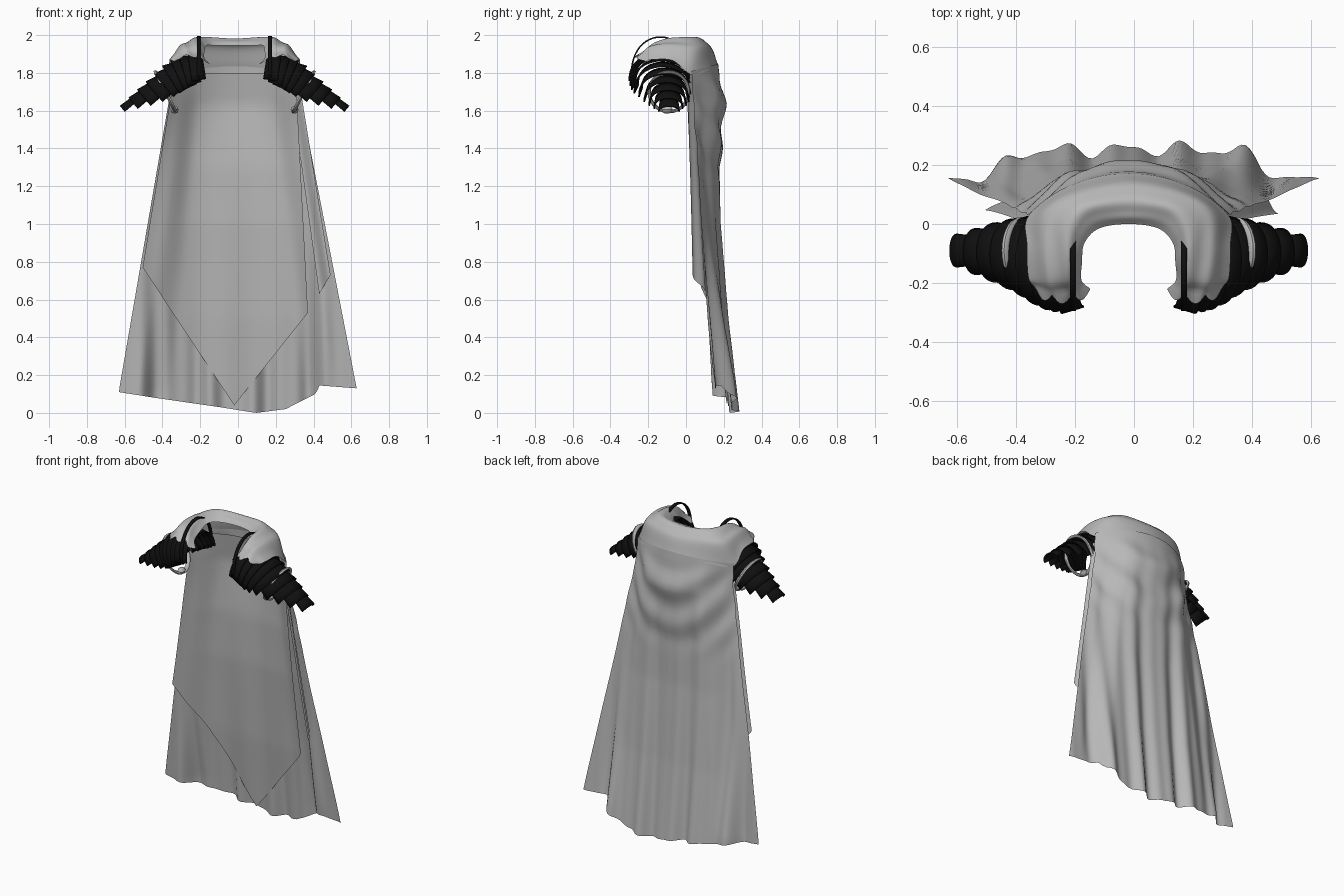
import bpy, bmesh, math
from mathutils import Vector

if "Cube" in bpy.data.objects:
    bpy.data.objects.remove(bpy.data.objects["Cube"])

CX = -0.018  # shoulder symmetry line


def material(name, value):
    m = bpy.data.materials.new(name)
    m.use_nodes = True
    col = (value, value, value, 1)
    m.diffuse_color = col
    bsdf = m.node_tree.nodes["Principled BSDF"]
    bsdf.inputs["Base Color"].default_value = col
    bsdf.inputs["Roughness"].default_value = 0.8
    return m


cloth = material("grey cloth", 0.48)
black = material("black plate", 0.005)


def spline(pts, t):
    """Smooth curve through evenly spaced points, t in 0..1."""
    n = len(pts) - 1
    f = min(max(t, 0), 1) * n
    i = min(int(f), n - 1)
    f -= i
    b, c = Vector(pts[i]), Vector(pts[i + 1])
    a = Vector(pts[i - 1]) if i else 2 * b - c
    d = Vector(pts[i + 2]) if i + 2 <= n else 2 * c - b
    return b + 0.5 * f * (c - a + f * (2 * a - 5 * b + 4 * c - d + f * (3 * (b - c) + d - a)))


def ramp(keys, k):
    """Piecewise linear lookup in ascending (key, value) pairs."""
    if k <= keys[0][0]:
        return keys[0][1]
    for (k0, v0), (k1, v1) in zip(keys, keys[1:]):
        if k <= k1:
            return v0 + (v1 - v0) * (k - k0) / (k1 - k0)
    return keys[-1][1]


def smooth(a, b, x):
    t = min(max((x - a) / (b - a), 0), 1)
    return t * t * (3 - 2 * t)


def sheet(name, fn, nu, nv, mat, thick=0, angle=60):
    """Grid surface from fn(u, v) with u, v in 0..1."""
    bm = bmesh.new()
    g = [[bm.verts.new(fn(i / nu, j / nv)) for j in range(nv + 1)] for i in range(nu + 1)]
    for i in range(nu):
        for j in range(nv):
            bm.faces.new((g[i][j], g[i + 1][j], g[i + 1][j + 1], g[i][j + 1]))
    bmesh.ops.recalc_face_normals(bm, faces=bm.faces)
    me = bpy.data.meshes.new(name)
    bm.to_mesh(me)
    bm.free()
    me.materials.append(mat)
    ob = bpy.data.objects.new(name, me)
    bpy.context.scene.collection.objects.link(ob)
    if thick:
        mod = ob.modifiers.new("thickness", "SOLIDIFY")
        mod.thickness = thick
        mod.offset = 0
    bpy.ops.object.select_all(action="DESELECT")
    bpy.context.view_layer.objects.active = ob
    ob.select_set(True)
    bpy.ops.object.shade_smooth_by_angle(angle=math.radians(angle))
    return ob


# Long cape hanging down the back
CENTRE = [(0, 0.255), (0.5, 0.205), (1.0, 0.175), (1.3, 0.175), (1.63, 0.205), (1.75, 0.185), (1.84, 0.17)]
EDGE = [(0.1, 0.155), (0.8, 0.1), (1.6, 0.04), (1.8, 0.03)]
HEM = [(-1, 0.11), (-0.7, 0.08), (-0.15, 0.03), (0.15, 0), (0.4, 0.02), (0.65, 0.1), (0.69, 0.145), (1, 0.13)]


def half_width(z):
    return ramp([(0.12, 0.63), (1.65, 0.35), (1.85, 0.34)], z)


def back_y(x, z):
    low = min(max((1.84 - z) / 1.7, 0), 1)
    u = min(abs(x - CX * (1 - low)) / half_width(z), 1)
    bulge = (1 - u ** 2.2) * (1 - low) + (1 - smooth(0.55, 0.85, u)) * low
    e = ramp(EDGE, z)
    return e + (ramp(CENTRE, z) - e) * bulge


def back_cape(s, v):
    u = 2 * s - 1
    top = 1.85 - 0.04 * u * u
    z = top + (ramp(HEM, u) - top) * v
    x = u * half_width(z) + CX * (1 - v)
    fold = 0.02 * v * math.cos(31 * x + 1.2) + 0.01 * v * math.sin(53 * x)
    swag = 0.011 * math.sin(24 * (z - 2.2 * x * x)) * smooth(1.15, 1.5, z) * (1 - smooth(1.7, 1.82, z))
    return x, back_y(x, z) + (fold + swag) * (1 - 0.7 * u ** 6), z


sheet("back_cape", back_cape, 90, 60, cloth)


# Pointed lining in front of the cape
def lining(s, v):
    top = Vector((-0.335 + 0.64 * s, 0, 1.8))
    hem = Vector((ramp([(0, -0.505), (0.5, -0.02), (1, 0.37)], s), 0, ramp([(0, 0.77), (0.5, 0.04), (1, 0.53)], s)))
    p = top.lerp(hem, v)
    p.y = back_y(p.x, p.z) - 0.03 - 0.03 * v * abs(2 * s - 1) ** 3 + 0.007 * math.sin(24 * p.x) * v
    return p


sheet("cape_lining", lining, 40, 40, cloth)


# Narrow loose panel by the left edge
def side_panel(s, v):
    top, hem = Vector((0.275 + 0.05 * s, 0, 1.75)), Vector((0.43 + 0.06 * s, 0, 0.63 + 0.1 * s))
    p = top.lerp(hem, v)
    p.y = back_y(p.x, p.z) - 0.02 - 0.05 * v * s + 0.01 * math.sin(6 * s) * v
    return p


sheet("side_panel", side_panel, 8, 24, cloth)

# Draped mantle around the neck and shoulders: neck edge, ridge, shoulder, lower edge
half = [
    [(0, 0.0, 1.945), (0, 0.05, 1.978), (0, 0.125, 1.95), (0, 0.172, 1.835)],
    [(0.10, -0.015, 1.945), (0.13, 0.04, 1.985), (0.17, 0.1, 1.95), (0.2, 0.13, 1.82)],
    [(0.15, -0.065, 1.945), (0.19, -0.02, 1.985), (0.27, 0.04, 1.94), (0.338, 0.03, 1.79)],
    [(0.158, -0.13, 1.92), (0.2, -0.11, 1.975), (0.28, -0.08, 1.95), (0.345, -0.07, 1.865)],
    [(0.16, -0.19, 1.88), (0.2, -0.19, 1.94), (0.27, -0.19, 1.935), (0.34, -0.18, 1.87)],
    [(0.13, -0.22, 1.845), (0.19, -0.235, 1.88), (0.26, -0.24, 1.89), (0.32, -0.21, 1.86)],
]
stations = [[(-x, y, z) for x, y, z in st] for st in half[:0:-1]] + half


def mantle(s, v):
    p = spline([spline([st[k] for st in stations], s) for k in range(4)], v)
    front = smooth(0.9, 1, abs(2 * s - 1))
    p.y -= 0.03 * front * abs(math.sin(9.5 * v))
    p.z += 0.006 * math.sin(17 * v + 3 * abs(2 * s - 1)) * math.sin(math.pi * v)
    p.x += CX
    return p


sheet("shoulder_mantle", mantle, 72, 24, cloth)

# Shoulder armour: overlapping arched plates along the upper arm
CROWN = [(0.21, -0.135, 1.90), (0.33, -0.125, 1.855), (0.45, -0.10, 1.755), (0.575, -0.09, 1.645)]
SIZE = [(0.155, 0.14, 0), (0.145, 0.16, 0), (0.105, 0.12, 0), (0.05, 0.035, 0)]  # half width, drop
PLATES = 9


def arch(side, crown, wide, drop, tilt, length, flare):
    along = Vector((math.cos(tilt), 0, -math.sin(tilt)))
    up = Vector((math.sin(tilt), 0, math.cos(tilt)))

    def fn(s, v):
        a = math.pi * s
        k = 1 + flare * (v - 0.5)
        p = Vector(crown) - up * drop + along * length * (v - 0.5)
        p += up * drop * k * math.sin(a) ** 0.8
        p.y += wide * k * math.cos(a)
        p.x = CX + side * p.x
        return p
    return fn


for side, label in ((1, "left"), (-1, "right")):
    for i in range(PLATES):
        t = i / (PLATES - 1)
        w, d, _ = spline(SIZE, t)
        fn = arch(side, spline(CROWN, t), w, d, 0.15 + 0.55 * min(1, 2 * t), 0.075, 0.14)
        sheet(f"{label}_arm_plate_{i + 1}", fn, 20, 2, black, 0.008, 35)

    # Raised neck guard
    fn = arch(side, (0.188, -0.135, 1.99), 0.155, 0.22, 0, 0.02, 0)
    sheet(f"{label}_neck_guard", fn, 24, 1, black, 0.008, 35)

    # Strap loop under the arm, with its knot
    def strap(s, v):
        a, b = 2 * math.pi * s, 2 * math.pi * v
        r = 0.105 + 0.009 * math.cos(b)
        z = 1.70 + r * math.sin(a)
        return CX + side * (0.325 + 0.5 * (z - 1.62) + 0.012 * math.sin(b)), -0.09 + r * math.cos(a), z

    sheet(f"{label}_arm_strap", strap, 28, 6, cloth)

    def knot(s, v):
        a, b = 2 * math.pi * s, math.pi * v
        r = 0.022 * math.sin(b)
        return CX + side * 0.318 + r * math.cos(a), -0.1 + 0.03 * math.cos(b), 1.605 + r * math.sin(a)

    sheet(f"{label}_strap_knot", knot, 8, 5, cloth)
